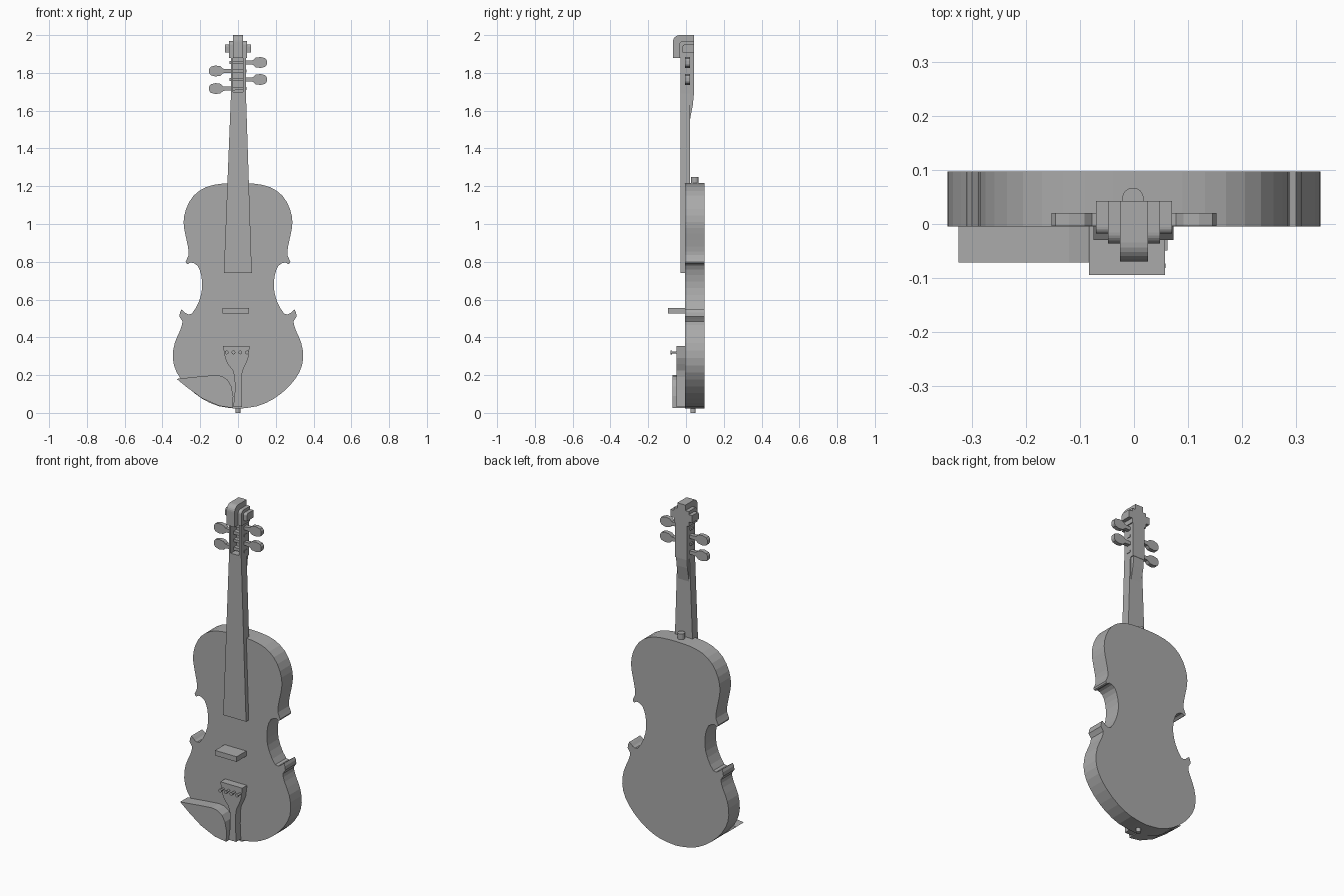
import bpy, bmesh, math
from mathutils import Vector

old = bpy.data.objects.get("Cube")
if old:
    bpy.data.objects.remove(old, do_unlink=True)

GREY = (0.4, 0.4, 0.4, 1)
mat = bpy.data.materials.new("plain_grey")
mat.use_nodes = True
mat.diffuse_color = GREY
mat.node_tree.nodes["Principled BSDF"].inputs["Base Color"].default_value = GREY


def prism(name, outline, lo, hi, axis="y"):
    """Extrude an outline: (x, z) along y, or (y, z) along x."""
    bm = bmesh.new()
    place = (lambda a, b, d: (a, d, b)) if axis == "y" else (lambda a, b, d: (d, a, b))
    face = bm.faces.new([bm.verts.new(place(a, b, lo)) for a, b in outline])
    ext = bmesh.ops.extrude_face_region(bm, geom=[face])
    step = Vector(place(0, 0, hi - lo))
    bmesh.ops.translate(bm, vec=step, verts=[v for v in ext["geom"] if isinstance(v, bmesh.types.BMVert)])
    bmesh.ops.recalc_face_normals(bm, faces=bm.faces)
    me = bpy.data.meshes.new(name)
    bm.to_mesh(me)
    bm.free()
    me.materials.append(mat)
    ob = bpy.data.objects.new(name, me)
    bpy.context.scene.collection.objects.link(ob)
    return ob


def box(name, x0, x1, y0, y1, z0, z1):
    return prism(name, [(x0, z0), (x1, z0), (x1, z1), (x0, z1)], y0, y1)


def rod(name, loc, radius, depth, along_y=False):
    bpy.ops.mesh.primitive_cylinder_add(vertices=16, radius=radius, depth=depth, location=loc,
                                        rotation=(math.pi / 2 if along_y else 0, 0, 0))
    ob = bpy.context.object
    ob.name = name
    ob.data.materials.append(mat)


def smooth(pts, steps=2):
    """Catmull-Rom points through an open path."""
    p = [Vector(q) for q in pts]
    p = [p[0]] + p + [p[-1]]
    out = []
    for a, b, c, d in zip(p, p[1:], p[2:], p[3:]):
        for i in range(steps):
            t = i / steps
            out.append(tuple(0.5 * (2 * b + (c - a) * t + (2 * a - 5 * b + 4 * c - d) * t * t
                                    + (3 * b - a - 3 * c + d) * t ** 3)))
    return out + [tuple(pts[-1])]


# Body: half outline mirrored
half = smooth([(0, .022), (.1, .035), (.19, .075), (.27, .14), (.325, .215), (.345, .29),
               (.335, .37), (.305, .44), (.294, .485), (.31, .51), (.3, .547), (.277, .528),
               (.245, .525), (.207, .59), (.19, .66), (.195, .73), (.215, .78), (.25, .797),
               (.265, .787), (.277, .8), (.262, .835), (.265, .88), (.28, .95), (.288, 1.01),
               (.275, 1.08), (.235, 1.15), (.17, 1.195), (.09, 1.213), (0, 1.217)])
prism("body", half + [(-x, z) for x, z in half[-2:0:-1]], -.005, .097)

# Neck and fingerboard, with a wedge behind the nut
prism("fingerboard", [(-.075, .74), (.073, .74), (.042, 1.69), (-.037, 1.69)], -.03, .02)
prism("neck_wedge", [(.015, 1.52), (.015, 1.69), (.042, 1.69), (.036, 1.63)], -.034, .036, "x")
rod("neck_button", (-.002, .047, 1.225), .02, .05)
rod("end_button", (0, .037, .015), .014, .03)

# Open pegbox
box("pegbox_back", -.037, .042, .022, .043, 1.68, 1.9)
box("pegbox_left_wall", .026, .042, -.03, .03, 1.68, 1.89)
box("pegbox_right_wall", -.037, -.026, -.03, .03, 1.68, 1.89)
box("nut", -.03, .03, -.03, .03, 1.67, 1.7)


# Scroll: nested blocks with a rounded front top corner
def scroll_layer(name, width, y0, z0, z1, r):
    arc = [(y0 + r - r * math.cos(a), z1 - r + r * math.sin(a))
           for a in (math.pi / 2 * i / 6 for i in range(7))]
    prism(name, [(.043, z0), (y0, z0)] + arc + [(.043, z1)], -width, width, "x")


scroll_layer("scroll", .026, -.069, 1.88, 2.0, .035)
scroll_layer("scroll_inner_turn", .048, -.036, 1.88, 1.968, .02)
scroll_layer("scroll_eye", .07, -.018, 1.907, 1.95, .012)

# Tuning pegs
knob = [(-.045, -.007), (.05, -.01), (.078, -.012), (.092, -.025), (.12, -.029), (.145, -.022),
        (.153, -.01)]
knob += [(x, -z) for x, z in reversed(knob)]
for side, heights in ((-1, (1.717, 1.81)), (1, (1.765, 1.855))):
    for n, h in enumerate(heights):
        prism(f"{'left' if side > 0 else 'right'}_peg_{n + 1}",
              [(side * x, z + h) for x, z in knob], -.004, .02)

# Bridge, tailpiece and fine tuners
box("bridge", -.083, .057, -.094, 0, .525, .555)
prism("tailpiece", [(-.08, .355), (-.068, .29), (-.055, .26), (-.028, .225), (-.018, .19), (-.016, .12),
                    (-.025, .03), (.022, .03), (.018, .12), (.019, .19), (.025, .225), (.042, .26),
                    (.054, .29), (.062, .355)], -.049, 0)
for n in range(4):
    x = -.06 + n * .036
    rod(f"tuner_stem_{n + 1}", (x, -.06, .32), .006, .03, True)
    rod(f"tuner_head_{n + 1}", (x, -.077, .32), .01, .008, True)

# Chin rest
prism("chin_rest", [(-.325, .18), (-.2, .193), (-.12, .2), (-.085, .195), (-.055, .175), (-.035, .14),
                    (-.025, .09), (-.027, .026), (-.1, .037), (-.19, .077), (-.27, .135)], -.071, 0)
